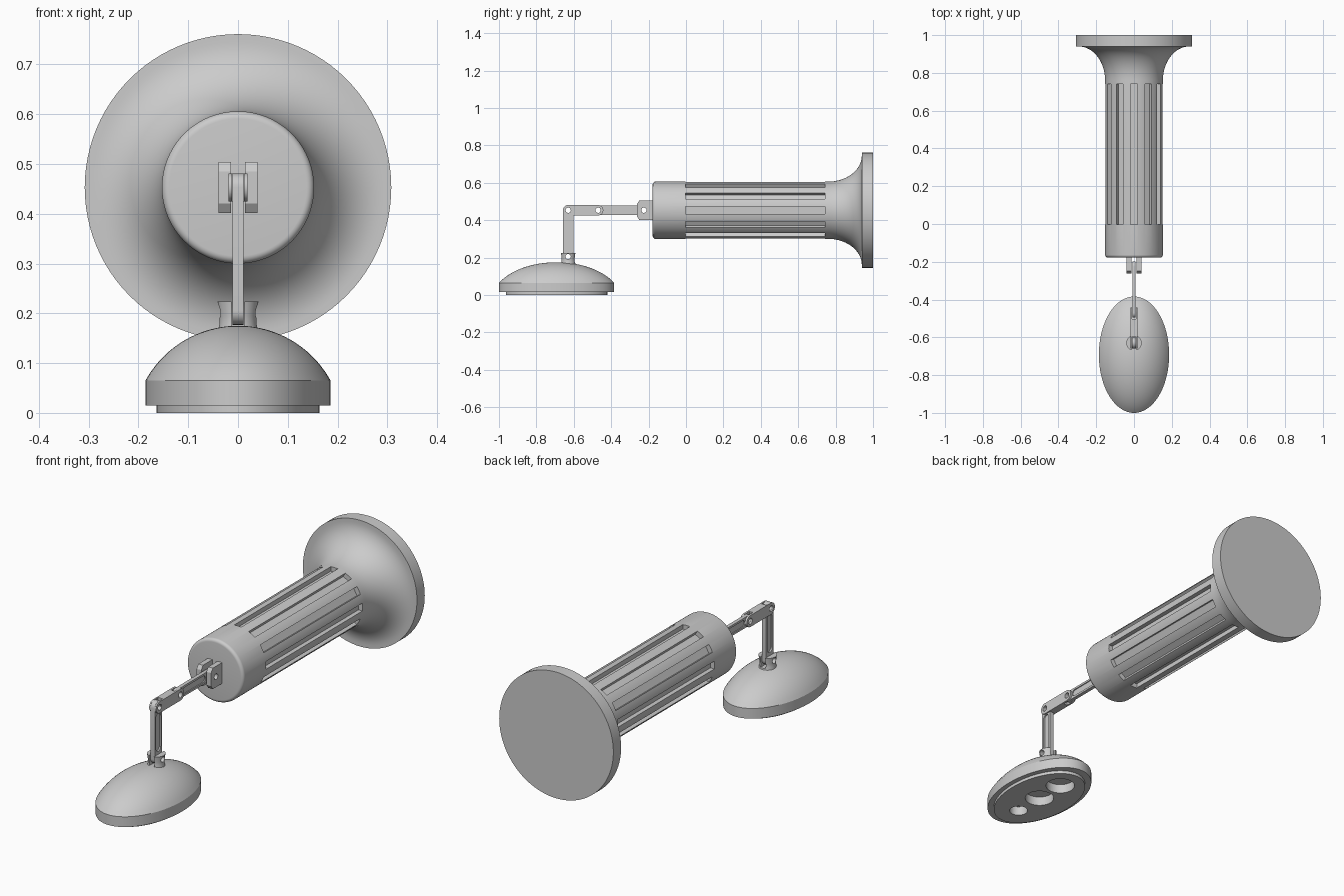
import bpy, bmesh, math
from mathutils import Matrix, Vector

if "Cube" in bpy.data.objects:
    bpy.data.objects.remove(bpy.data.objects["Cube"])

AXIS_Z = 0.453
grey = bpy.data.materials.new("grey")
grey.diffuse_color = (0.6, 0.6, 0.6, 1)
grey.use_nodes = True
grey.node_tree.nodes["Principled BSDF"].inputs["Base Color"].default_value = grey.diffuse_color


def finish(name, bm):
    bmesh.ops.remove_doubles(bm, verts=bm.verts, dist=1e-5)
    bmesh.ops.recalc_face_normals(bm, faces=bm.faces)
    me = bpy.data.meshes.new(name)
    bm.to_mesh(me)
    bm.free()
    me.materials.append(grey)
    ob = bpy.data.objects.new(name, me)
    bpy.context.collection.objects.link(ob)
    return ob


def lathe(name, prof, place, steps=96):
    """Spin (radius, height) points round z, then place with a matrix."""
    bm = bmesh.new()
    vs = [bm.verts.new((r, 0, h)) for r, h in prof]
    es = [bm.edges.new(p) for p in zip(vs, vs[1:])]
    bmesh.ops.spin(bm, geom=vs + es, axis=(0, 0, 1), cent=(0, 0, 0),
                   angle=2 * math.pi, steps=steps, use_merge=True)
    bmesh.ops.transform(bm, matrix=place, verts=bm.verts)
    return finish(name, bm)


def prism(name, pts, spans):
    """Extrude a (y, z) outline along x, once per (x0, x1) span."""
    bm = bmesh.new()
    for x0, x1 in spans:
        f = bm.faces.new([bm.verts.new((x0, y, z)) for y, z in pts])
        new = bmesh.ops.extrude_face_region(bm, geom=[f])["geom"]
        bmesh.ops.translate(bm, vec=(x1 - x0, 0, 0),
                            verts=[v for v in new if isinstance(v, bmesh.types.BMVert)])
    return finish(name, bm)


def stadium(a, b, r, n=14):
    """Outline with round ends about the (y, z) points a and b."""
    ang = math.atan2(b[1] - a[1], b[0] - a[0])
    pts = []
    for c, start in ((b, ang - math.pi / 2), (a, ang + math.pi / 2)):
        pts += [(c[0] + r * math.cos(start + math.pi * i / n),
                 c[1] + r * math.sin(start + math.pi * i / n)) for i in range(n + 1)]
    return pts


def rect(y0, y1, z0, z1):
    return [(y0, z0), (y1, z0), (y1, z1), (y0, z1)]


def cut(ob, *cutters):
    for c in cutters:
        m = ob.modifiers.new("cut", 'BOOLEAN')
        m.operation, m.solver, m.object = 'DIFFERENCE', 'EXACT', c
        bpy.context.view_layer.objects.active = ob
        bpy.ops.object.modifier_apply(modifier=m.name)
        bpy.data.objects.remove(c)


def pin_hole(y, z, r=0.014):
    return prism("hole_cutter", stadium((y, z), (y, z), r), [(-0.1, 0.1)])


def quarter(cx, cy, rx, ry, a0, a1, n):
    return [(cx + rx * math.cos(math.radians(a0 + (a1 - a0) * i / n)),
             cy + ry * math.sin(math.radians(a0 + (a1 - a0) * i / n))) for i in range(n + 1)]


# Body: rounded nose, straight barrel, flared foot
along_y = Matrix.Translation((0, 0, AXIS_Z)) @ Matrix.Rotation(-math.pi / 2, 4, 'X')
profile = [(0, -0.178)] + quarter(0.138, -0.163, 0.015, 0.015, -90, 0, 6)
profile += quarter(0.293, 0.76, 0.14, 0.18, 180, 90, 20)
profile += [(0.308, 0.94), (0.308, 1.0), (0, 1.0)]
body = lathe("body", profile, along_y)

# Twelve long grooves round the barrel
bm = bmesh.new()
for i in range(12):
    turn = Matrix.Rotation(i * math.pi / 6, 4, 'Y')
    box = Matrix.LocRotScale(Vector((0, 0.37, 0.155)), None, Vector((0.038, 0.745, 0.05)))
    bmesh.ops.create_cube(bm, size=1, matrix=Matrix.Translation((0, 0, AXIS_Z)) @ turn @ box)
cut(body, finish("groove_cutter", bm))

# Bracket on the nose
bracket = prism("bracket", [(-0.17, 0.402), (-0.17, 0.504), (-0.25, 0.504), (-0.263, 0.485),
                            (-0.263, 0.421), (-0.25, 0.402)],
                [(-0.039, -0.014), (0.014, 0.039)])
cut(bracket, pin_hole(-0.225, AXIS_Z))

# Horizontal bar with side pockets
bar = prism("horizontal_bar", stadium((-0.47, AXIS_Z), (-0.225, AXIS_Z), 0.026), [(-0.009, 0.009)])
cut(bar, pin_hole(-0.225, AXIS_Z), pin_hole(-0.47, AXIS_Z),
    prism("pocket_cutter", stadium((-0.425, AXIS_Z), (-0.28, AXIS_Z), 0.016),
          [(-0.03, -0.004), (0.004, 0.03)]))

# Elbow link, forked at both ends
link = prism("elbow_link", stadium((-0.63, AXIS_Z), (-0.47, AXIS_Z), 0.028), [(-0.019, 0.019)])
cut(link, pin_hole(-0.63, AXIS_Z), pin_hole(-0.47, AXIS_Z),
    prism("fork_cutter", rect(-0.7, -0.598, 0.4, 0.5), [(-0.012, 0.012)]),
    prism("fork_cutter", rect(-0.502, -0.4, 0.4, 0.5), [(-0.0095, 0.0095)]))

# Vertical arm with side pockets
arm = prism("vertical_arm", stadium((-0.63, 0.205), (-0.63, AXIS_Z), 0.028), [(-0.0115, 0.0115)])
cut(arm, pin_hole(-0.63, 0.205), pin_hole(-0.63, AXIS_Z),
    prism("pocket_cutter", stadium((-0.63, 0.255), (-0.63, 0.405), 0.018),
          [(-0.03, -0.004), (0.004, 0.03)]))

# Round forked post on the lamp head
post = lathe("head_post", [(0, 0.15), (0.043, 0.15), (0.037, 0.18), (0.037, 0.195),
                           (0.041, 0.224), (0, 0.224)],
             Matrix.Translation((0, -0.63, 0)), 40)
cut(post, prism("fork_cutter", rect(-0.7, -0.56, 0.172, 0.3), [(-0.0135, 0.0135)]),
    pin_hole(-0.63, 0.205))

# Oval lamp head: domed shell, rim and lower plate
oval = Matrix.Translation((0, -0.692, 0)) @ Matrix.Diagonal((0.186, 0.308, 1, 1))
dome_r = (0.186 ** 2 + 0.11 ** 2) / 0.22
dome = []
for i in range(21):
    t = 1 - i / 20
    dome.append((t, 0.175 - dome_r + math.sqrt(dome_r ** 2 - (0.186 * t) ** 2)))
head = lathe("lamp_head", [(0, 0), (0.88, 0), (0.88, 0.015), (1, 0.015)] + dome, oval)

# Three lamp recesses underneath
for y, r in ((-0.845, 0.042), (-0.692, 0.067), (-0.54, 0.067)):
    cut(head, lathe("recess_cutter", [(0, -0.05), (r, -0.05), (r, 0.045), (0, 0.045)],
                    Matrix.Translation((0, y, 0)), 40))

# Smooth the curves, keep the edges sharp
bpy.ops.object.select_all(action='DESELECT')
for ob in bpy.context.scene.objects:
    ob.select_set(True)
bpy.context.view_layer.objects.active = body
bpy.ops.object.shade_smooth_by_angle(angle=math.radians(30))
